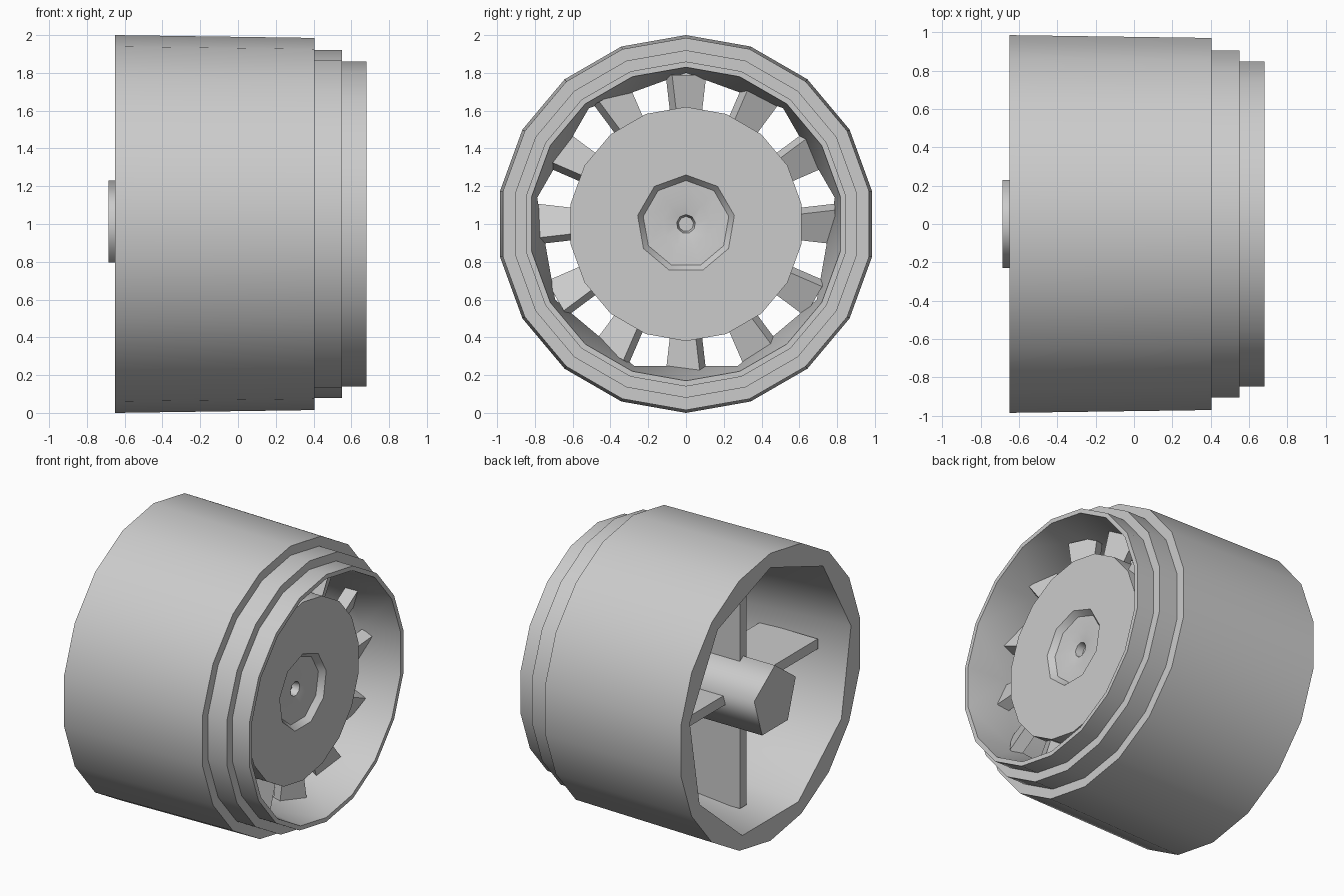
import bpy, bmesh, math
from mathutils import Matrix, Vector

cube = bpy.data.objects.get("Cube")
if cube:
    bpy.data.objects.remove(cube, do_unlink=True)

grey = bpy.data.materials.new("light_grey")
grey.use_nodes = True
colour = (0.6, 0.6, 0.6, 1)
grey.diffuse_color = colour
grey.node_tree.nodes["Principled BSDF"].inputs["Base Color"].default_value = colour

AXIS = 1.0  # height of the centre line


def finish(name, bm, angle=None):
    bmesh.ops.recalc_face_normals(bm, faces=bm.faces)
    mesh = bpy.data.meshes.new(name)
    bm.to_mesh(mesh)
    bm.free()
    mesh.materials.append(grey)
    obj = bpy.data.objects.new(name, mesh)
    bpy.context.collection.objects.link(obj)
    if angle:
        bpy.ops.object.select_all(action='DESELECT')
        obj.select_set(True)
        bpy.context.view_layer.objects.active = obj
        bpy.ops.object.shade_smooth_by_angle(angle=math.radians(angle))
    return obj


def ring(bm, x, r, n, height):
    step = math.tau / n
    return [bm.verts.new((x, r * math.sin(i * step), height + r * math.cos(i * step)))
            for i in range(n)]


def bridge(bm, a, b):
    """Join two rings with equal counts, or one with double the other."""
    if len(a) < len(b):
        a, b = b, a
    n, m = len(a), len(b)
    for i in range(m):
        j = (i + 1) % m
        if n == m:
            bm.faces.new((a[i], a[j], b[j], b[i]))
        else:
            mid = a[2 * i + 1]
            bm.faces.new((a[2 * i], mid, b[i]))
            bm.faces.new((mid, b[j], b[i]))
            bm.faces.new((mid, a[2 * j], b[j]))


def lathe(name, sections, angle, closed=False, height=AXIS):
    """Skin rings given as (x, radius, sides)."""
    bm = bmesh.new()
    rings = [ring(bm, x, r, n, height) for x, r, n in sections]
    for a, b in zip(rings, rings[1:]):
        bridge(bm, a, b)
    if closed:
        bridge(bm, rings[-1], rings[0])
    else:
        bm.faces.new(rings[0])
        bm.faces.new(rings[-1])
    return finish(name, bm, angle)


def radial_box(name, size, x, radius, turn, pitch=0, taper=1):
    """Box standing out from the axis, turned around it."""
    bm = bmesh.new()
    bmesh.ops.create_cube(bm, size=1)
    for v in bm.verts:
        if v.co.z < 0:
            v.co.y *= taper
    bmesh.ops.scale(bm, vec=Vector(size), verts=bm.verts)
    move = (Matrix.Translation((0, 0, AXIS)) @ Matrix.Rotation(-turn, 4, 'X')
            @ Matrix.Translation((x, 0, radius)) @ Matrix.Rotation(pitch, 4, 'Z'))
    bmesh.ops.transform(bm, matrix=move, verts=bm.verts)
    return finish(name, bm)


# Stepped casing with a coarser bore
lathe("casing", [(-0.65, 1.0, 18), (0.405, 0.985, 18), (0.405, 0.92, 18),
                 (0.55, 0.92, 18), (0.55, 0.86, 18), (0.68, 0.86, 18),
                 (0.68, 0.83, 18), (0.4, 0.8, 9), (-0.65, 0.9, 9)],
      50, closed=True)

# Rotor disc with a dished centre and a small dimple
lathe("rotor_disc", [(0.28, 0.62, 18), (0.5, 0.62, 18), (0.5, 0.26, 9),
                     (0.46, 0.23, 9), (0.455, 0.125, 9), (0.44, 0.05, 9),
                     (0.39, 0.04, 9)], 45)

# Central shaft
lathe("shaft", [(-0.685, 0.24, 5), (0.3, 0.24, 5)], 75, height=AXIS - 0.01)

# Pitched blades around the disc
for i in range(12):
    radial_box(f"blade_{i + 1}", (0.08, 0.2, 0.22), 0.4, 0.68,
               i * math.tau / 12, math.radians(25), taper=0.72)

# Struts holding the shaft
for i in range(4):
    radial_box(f"strut_{i + 1}", (0.44, 0.07, 0.67), -0.22, 0.485, i * math.tau / 4)
